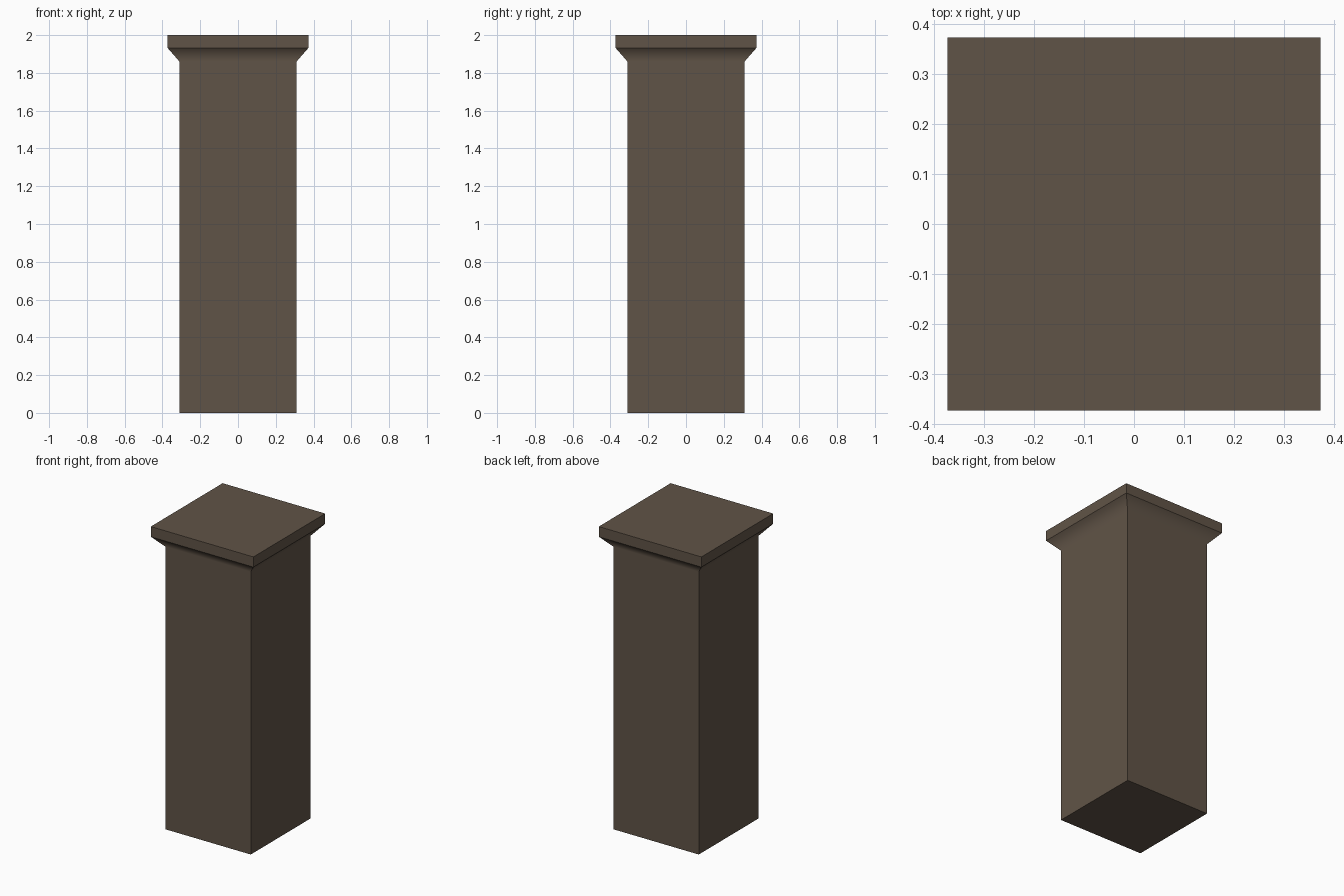
import bpy
import bmesh

if "Cube" in bpy.data.objects:
    bpy.data.objects.remove(bpy.data.objects["Cube"])

mat = bpy.data.materials.new("dark brown stone")
mat.diffuse_color = (0.118, 0.088, 0.063, 1)
mat.use_nodes = True
mat.node_tree.nodes["Principled BSDF"].inputs["Base Color"].default_value = mat.diffuse_color

SHAFT, CAP = 0.31, 0.3735        # half widths
NECK_Z, CAP_Z, TOP_Z = 1.86, 1.933, 2.0

# Square pillar: straight shaft, flared neck, cap slab
bm = bmesh.new()
profile = [(SHAFT, 0), (SHAFT, NECK_Z), (CAP, CAP_Z), (CAP, TOP_Z)]
rings = [[bm.verts.new((sx * r, sy * r, z))
          for sx, sy in ((-1, -1), (1, -1), (1, 1), (-1, 1))]
         for r, z in profile]
for low, high in zip(rings, rings[1:]):
    for i in range(4):
        j = (i + 1) % 4
        bm.faces.new((low[i], low[j], high[j], high[i]))
bm.faces.new(rings[0][::-1])
bm.faces.new(rings[-1])

# Every edge is crisp except the bend from shaft into neck
for f in bm.faces:
    f.smooth = True
for e in bm.edges:
    e.smooth = all(abs(v.co.z - NECK_Z) < 1e-4 for v in e.verts)

mesh = bpy.data.meshes.new("pillar")
bm.to_mesh(mesh)
bm.free()
mesh.materials.append(mat)
pillar = bpy.data.objects.new("pillar", mesh)
bpy.context.collection.objects.link(pillar)

# Keep the large shaft faces flat; shade only the neck smoothly
wn = pillar.modifiers.new("weighted normals", 'WEIGHTED_NORMAL')
wn.keep_sharp = True
wn.weight = 100
